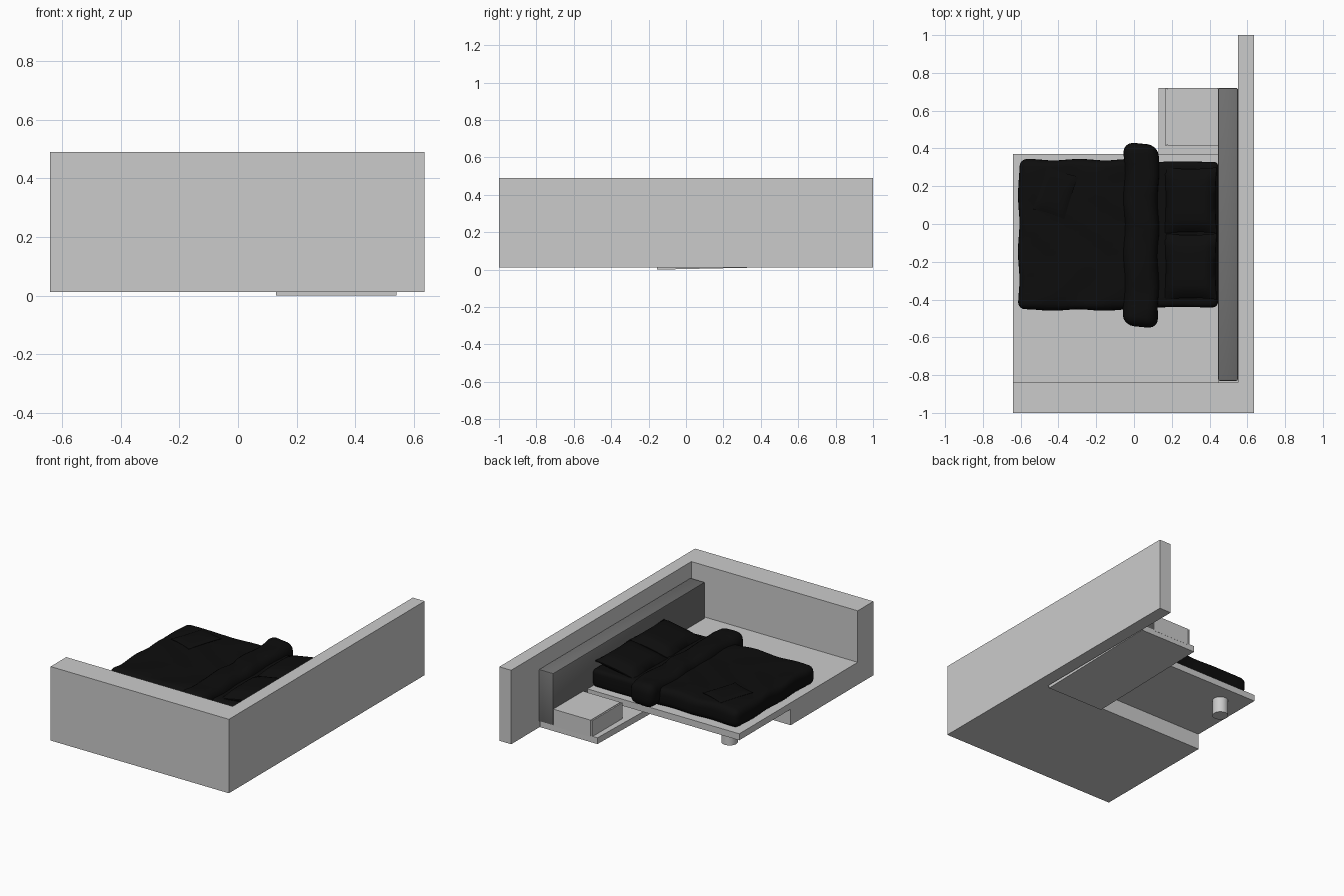
import bpy, bmesh, math
from mathutils import Matrix, Vector

old = bpy.data.objects.get("Cube")
if old:
    bpy.data.objects.remove(old, do_unlink=True)


def material(name, value):
    m = bpy.data.materials.new(name)
    m.use_nodes = True
    colour = (value, value, value, 1)
    m.diffuse_color = colour
    bsdf = next(n for n in m.node_tree.nodes if n.type == 'BSDF_PRINCIPLED')
    bsdf.inputs["Base Color"].default_value = colour
    return m


GREY = material("light grey", 0.6)
DARK = material("dark grey", 0.166)
BLACK = material("black fabric", 0.004)


def finish(name, bm, mat, smooth=False):
    bmesh.ops.recalc_face_normals(bm, faces=bm.faces)
    mesh = bpy.data.meshes.new(name)
    bm.to_mesh(mesh)
    bm.free()
    mesh.materials.append(mat)
    ob = bpy.data.objects.new(name, mesh)
    bpy.context.collection.objects.link(ob)
    if smooth:
        bpy.ops.object.select_all(action='DESELECT')
        ob.select_set(True)
        bpy.context.view_layer.objects.active = ob
        bpy.ops.object.shade_smooth_by_angle(angle=math.radians(40))
    return ob


def box_mesh(lo, hi, bevel=0, segments=1):
    lo, hi = Vector(lo), Vector(hi)
    bm = bmesh.new()
    bmesh.ops.create_cube(bm, size=1)
    bmesh.ops.scale(bm, vec=hi - lo, verts=bm.verts)
    bmesh.ops.translate(bm, vec=(lo + hi) / 2, verts=bm.verts)
    if bevel:
        bmesh.ops.bevel(bm, geom=bm.edges[:], offset=bevel, segments=segments,
                        profile=0.5, affect='EDGES')
    return bm


def box(name, lo, hi, mat=GREY, bevel=0, segments=1):
    return finish(name, box_mesh(lo, hi, bevel, segments), mat, bevel > 0)


def soft_box(name, lo, hi, bevel, wrinkle):
    """Rounded block of fabric with shallow wrinkles."""
    bm = box_mesh(lo, hi, bevel, 4)
    long_edges = [e for e in bm.edges if e.calc_length() > 0.15]
    bmesh.ops.subdivide_edges(bm, edges=long_edges, cuts=15, use_grid_fill=True)
    for v in bm.verts:
        x, y, z = v.co
        v.co.z += wrinkle * math.sin(19 * x + 5 * math.sin(7 * y)) * (z > lo[2] + bevel)
        v.co.y += wrinkle * math.sin(23 * x + 9 * z)
        v.co.x += wrinkle * math.sin(21 * y + 7 * z)
    return finish(name, bm, BLACK, True)


def cushion(name, size, centre, tilt=0, turn=0):
    """Pillow that thins out toward its seams."""
    bm = bmesh.new()
    bmesh.ops.create_cube(bm, size=2)
    bmesh.ops.subdivide_edges(bm, edges=bm.edges[:], cuts=9, use_grid_fill=True)
    for v in bm.verts:
        x, y, z = v.co
        puff = math.sqrt(max(0, (1 - x ** 4) * (1 - y ** 4)))
        v.co = ((x * (0.95 + 0.05 * y * y)) * size[0],
                (y * (0.95 + 0.05 * x * x)) * size[1],
                z * (0.08 + 0.92 * puff) * size[2])
    bm.transform(Matrix.Translation(centre) @ Matrix.Rotation(math.radians(turn), 4, 'Z')
                 @ Matrix.Rotation(math.radians(tilt), 4, 'Y'))
    return finish(name, bm, BLACK, True)


# Low walls forming an L: one profile extruded upward
bm = bmesh.new()
outline = [(-0.64, -1), (0.635, -1), (0.635, 1), (0.55, 1), (0.55, -0.84), (-0.64, -0.84)]
face = bm.faces.new([bm.verts.new((x, y, 0.012)) for x, y in outline])
top = bmesh.ops.extrude_face_region(bm, geom=[face])["geom"]
bmesh.ops.translate(bm, vec=(0, 0, 0.478), verts=[g for g in top if isinstance(g, bmesh.types.BMVert)])
finish("corner_walls", bm, GREY)

# Platform, its storage base and round leg
box("platform_base", (-0.64, -0.84, 0.012), (0.55, -0.155, 0.115))
box("platform_top", (-0.64, -0.84, 0.115), (0.45, 0.37, 0.157))
bm = bmesh.new()
bmesh.ops.create_cone(bm, cap_ends=True, segments=32, radius1=0.048, radius2=0.048, depth=0.105,
                      matrix=Matrix.Translation((-0.48, 0.24, 0.064)))
finish("platform_leg", bm, GREY, True)

# Side shelf, rising slightly toward the back, with a drawer unit
bm = box_mesh((0.13, 0, 0), (0.54, 0.875, 0.04))
bm.transform(Matrix.Translation((0, -0.155, 0)) @ Matrix.Rotation(math.radians(1.2), 4, 'X'))
finish("side_shelf", bm, GREY)
box("drawer_unit", (0.178, 0.415, 0.05), (0.445, 0.72, 0.16))
box("drawer_front", (0.165, 0.415, 0.057), (0.174, 0.72, 0.16))
box("drawer_core", (0.172, 0.42, 0.06), (0.18, 0.715, 0.155))

# Headboard
box("headboard", (0.445, -0.83, 0.05), (0.55, 0.72, 0.39), DARK, 0.008, 2)

# Bedding
soft_box("mattress", (0.0, -0.44, 0.155), (0.445, 0.33, 0.27), 0.025, 0.001)
soft_box("duvet", (-0.61, -0.455, 0.16), (0.06, 0.34, 0.28), 0.04, 0.004)
soft_box("duvet_fold", (-0.055, -0.545, 0.165), (0.13, 0.425, 0.315), 0.055, 0.005)
for side, y in (("left", 0.125), ("right", -0.225)):
    cushion(side + "_pillow", (0.14, 0.175, 0.045), (0.3, y, 0.29), tilt=-10)
cushion("small_cushion", (0.088, 0.12, 0.012), (-0.415, 0.165, 0.284), turn=-18)
